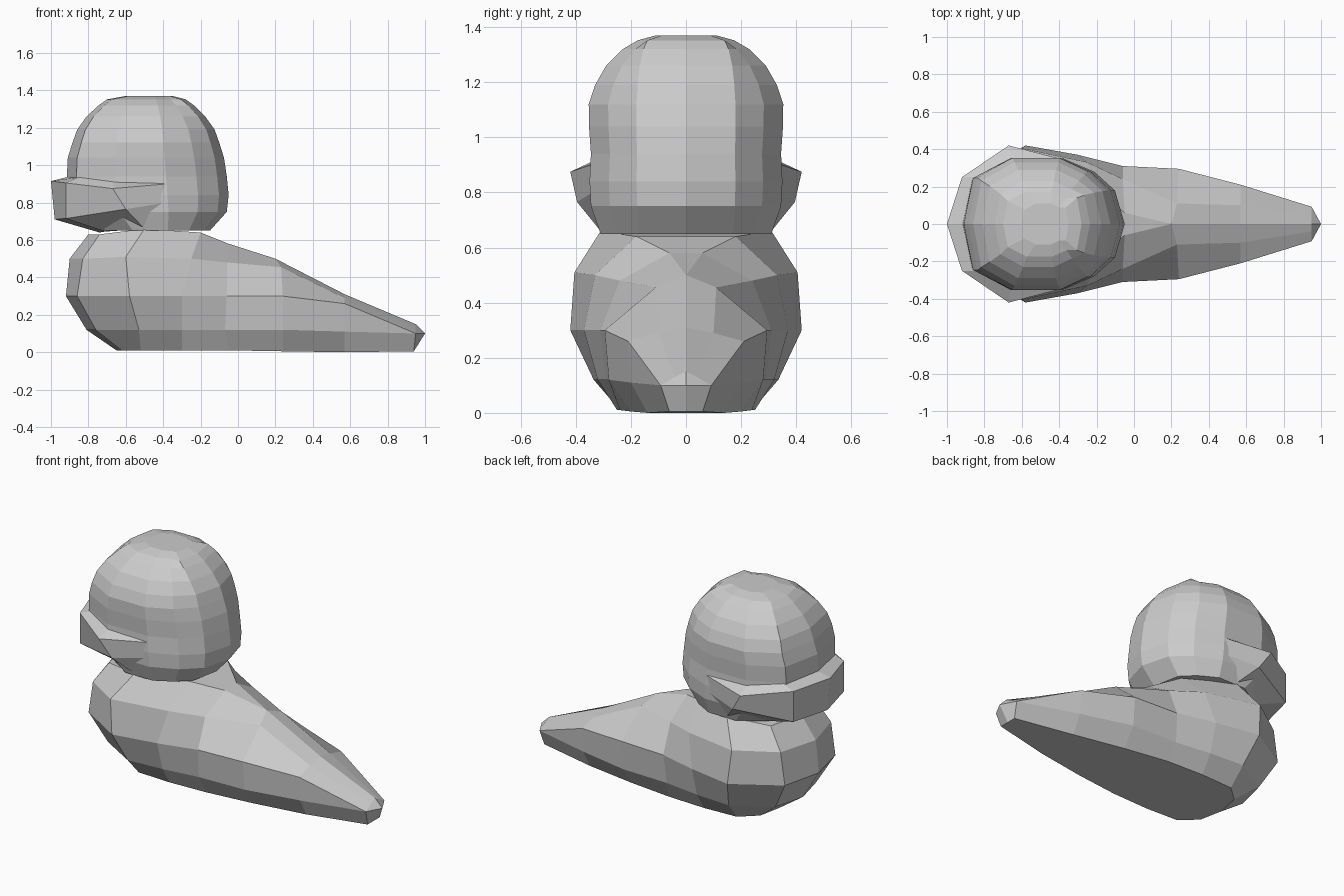
import bpy, bmesh


def loft_half(name, levels, bottom=True, top=True):
    """Skin the +y half from stacked outlines (front to tail), then mirror it."""
    rows = [list(l) for l in levels]
    if bottom:
        rows.insert(0, [(x, 0, z) for x, y, z in levels[0]])
    if top:
        rows.append([(x, 0, z) for x, y, z in levels[-1]])
    bm = bmesh.new()
    grid = [[bm.verts.new(p) for p in r] for r in rows]
    for lo, hi in zip(grid, grid[1:]):
        for i in range(len(lo) - 1):
            bm.faces.new((lo[i], hi[i], hi[i + 1], lo[i + 1]))
    bmesh.ops.remove_doubles(bm, verts=bm.verts, dist=0.002)
    me = bpy.data.meshes.new(name)
    bm.to_mesh(me)
    bm.free()
    ob = bpy.data.objects.new(name, me)
    bpy.context.collection.objects.link(ob)
    m = ob.modifiers.new("mirror", 'MIRROR')
    m.use_axis = (False, True, False)
    m.merge_threshold = 0.002
    return ob


# Body: five outlines from the base up to the neck and back ridge
base = [(-.65, 0, .01), (-.62, .15, .01), (-.52, .24, .01), (-.3, .25, .01), (-.05, .24, .01),
        (.24, .2, .005), (.57, .14, 0), (.94, .06, .005), (.94, 0, .005)]
low = [(-.81, 0, .12), (-.76, .2, .12), (-.53, .335, .12), (-.3, .32, .12), (-.07, .29, .12),
       (.24, .28, .12), (.57, .2, .11), (.95, .092, .1), (1, 0, .1)]
mid = [(-.92, 0, .3), (-.86, .25, .3), (-.58, .42, .3), (-.3, .37, .3), (-.06, .31, .3),
       (.24, .295, .3), (.57, .21, .26), (.95, .092, .1), (1, 0, .1)]
shoulder = [(-.9, 0, .5), (-.83, .25, .5), (-.6, .405, .51), (-.25, .33, .5), (-.06, .24, .48),
            (.23, .11, .455), (.57, .1, .29), (.95, .04, .13), (.95, 0, .15)]
ridge = [(-.8, 0, .63), (-.74, .22, .63), (-.5, .31, .66), (-.2, .18, .64), (-.05, .06, .58),
         (.2, 0, .5), (.57, 0, .31), (.95, 0, .15), (.95, 0, .15)]
loft_half("body", [base, low, mid, shoulder, ridge])

# Head: faceted dome; each ring is z, front x, back x, half width
rings = [(.65, -.74, -.15, .31), (.75, -.88, -.06, .345), (.84, -.91, -.05, .35),
         (.94, -.915, -.06, .345), (1.04, -.91, -.075, .352), (1.12, -.885, -.1, .353),
         (1.19, -.86, -.125, .33), (1.26, -.81, -.175, .29), (1.32, -.745, -.235, .23),
         (1.352, -.70, -.28, .175), (1.37, -.60, -.35, .11)]
# unit outline: fraction along x, fraction of half width
outline = [(0, 0), (.06, .7), (.3, 1), (.62, 1), (.81, .8), (.94, .5), (1, 0)]


def head_ring(z, x0, x1, w):
    pts = [(x0 + (x1 - x0) * u, w * v, z) for u, v in outline]
    # rear strips keep nearly constant width
    x, y, z = pts[5]
    pts[5] = (x, min(.18 * (w / .355) ** .35, w * .8), z)
    return pts


loft_half("head", [head_ring(*r) for r in rings])

# Bill: open band wrapped round the front of the head
bill = [
    [(-.74, 0, .64), (-.71, .2, .645), (-.5, .31, .66), (-.39, .31, .68)],
    [(-.98, 0, .71), (-.92, .25, .715), (-.6, .395, .765), (-.38, .34, .8)],
    [(-1, 0, .915), (-.92, .25, .905), (-.67, .42, .875), (-.38, .345, .9)],
    [(-.91, 0, .937), (-.85, .25, .935), (-.66, .345, .91), (-.38, .34, .905)],
]
loft_half("bill", bill, bottom=False, top=False)
